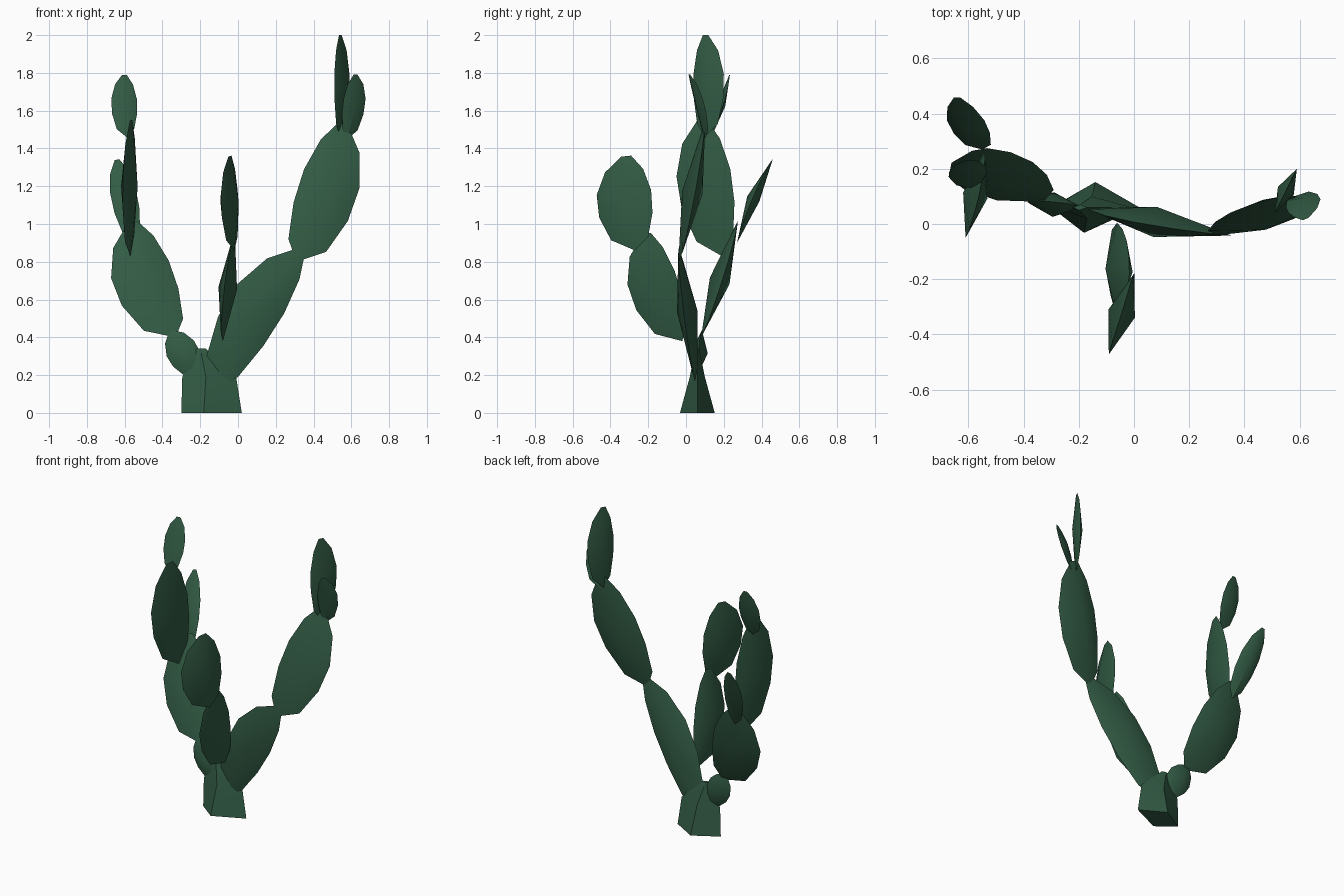
import bpy, bmesh, math
from mathutils import Vector

if "Cube" in bpy.data.objects:
    bpy.data.objects.remove(bpy.data.objects["Cube"])

green = bpy.data.materials.new("cactus green")
green.diffuse_color = (0.032, 0.105, 0.058, 1)
green.use_nodes = True
green.node_tree.nodes["Principled BSDF"].inputs["Base Color"].default_value = green.diffuse_color

# half outline of a pad: (position along the length, share of half width)
PROFILE = [(0.13, 0.68), (0.38, 0.98), (0.62, 1.0), (0.85, 0.7), (1.0, 0.18)]


def finish(name, bm):
    bmesh.ops.recalc_face_normals(bm, faces=bm.faces)
    mesh = bpy.data.meshes.new(name)
    bm.to_mesh(mesh)
    bm.free()
    mesh.materials.append(green)
    ob = bpy.data.objects.new(name, mesh)
    bpy.context.collection.objects.link(ob)
    bpy.ops.object.select_all(action='DESELECT')
    ob.select_set(True)
    bpy.context.view_layer.objects.active = ob
    bpy.ops.object.shade_smooth_by_angle(angle=math.radians(28))


def pad(name, bottom, top, left, right, thick):
    """Flat cactus pad: a thin rim with one raised point on each face."""
    b, t, l, r = map(Vector, (bottom, top, left, right))
    axis = (t - b).normalized()
    sides = []
    for p in (l, r):
        off = p - b
        sides.append(off - axis * off.dot(axis))
    rim = [b]
    rim += [b.lerp(t, u) + sides[0] * s for u, s in PROFILE]
    rim += [b.lerp(t, u) + sides[1] * s for u, s in reversed(PROFILE)]
    centre = b.lerp(t, 0.52) + (sides[0] + sides[1]) * 0.5
    normal = axis.cross(sides[1] - sides[0]).normalized()
    bm = bmesh.new()
    ring = [bm.verts.new(p) for p in rim]
    for sign in (1, -1):
        peak = bm.verts.new(centre + normal * thick * sign)
        for i, v in enumerate(ring):
            bm.faces.new((v, ring[(i + 1) % len(ring)], peak))
    finish(name, bm)


# trunk: diamond-shaped foot narrowing to a rounded top
bm = bmesh.new()
rings = []
for z, x0, x1, half in ((0, -0.30, 0.02, 0.092), (0.19, -0.295, -0.01, 0.04),
                        (0.34, -0.22, -0.17, 0.01)):
    mx = (x0 + x1) / 2
    rings.append([bm.verts.new(p) for p in (
        (x0, 0.06, z), (mx - 0.04 * half / 0.09, 0.06 - half, z),
        (x1, 0.06, z), (mx, 0.06 + half, z))])
for a, c in zip(rings, rings[1:]):
    for i in range(4):
        j = (i + 1) % 4
        bm.faces.new((a[i], a[j], c[j], c[i]))
bm.faces.new(rings[0])
bm.faces.new(rings[-1])
finish("trunk", bm)

# right arm
pad("right_lower_pad", (-0.11, 0.06, 0.13), (0.34, -0.04, 0.85),
    (-0.06, 0.02, 0.59), (0.19, 0.0, 0.44), 0.055)
pad("right_upper_pad", (0.31, -0.04, 0.80), (0.55, 0.10, 1.53),
    (0.33, 0.03, 1.23), (0.62, 0.04, 1.12), 0.055)
pad("right_tip_pad", (0.54, 0.10, 1.46), (0.54, 0.10, 2.0),
    (0.51, 0.04, 1.75), (0.59, 0.20, 1.75), 0.032)
pad("right_side_pad", (0.58, 0.10, 1.45), (0.62, 0.015, 1.79),
    (0.555, 0.05, 1.63), (0.675, 0.09, 1.66), 0.022)

# left arm
pad("left_joint_pad", (-0.22, 0.06, 0.20), (-0.355, 0.085, 0.43),
    (-0.36, 0.07, 0.27), (-0.22, 0.07, 0.36), 0.045)
pad("left_large_pad", (-0.33, 0.08, 0.40), (-0.55, 0.27, 1.01),
    (-0.66, 0.16, 0.68), (-0.35, 0.21, 0.76), 0.055)
pad("left_upper_pad", (-0.57, 0.19, 0.83), (-0.565, 0.09, 1.55),
    (-0.61, -0.05, 1.25), (-0.54, 0.25, 1.18), 0.045)
pad("left_tip_pad", (-0.59, 0.13, 1.46), (-0.60, 0.23, 1.79),
    (-0.67, 0.18, 1.64), (-0.535, 0.20, 1.64), 0.022)
pad("left_back_pad", (-0.55, 0.27, 0.90), (-0.64, 0.46, 1.34),
    (-0.67, 0.36, 1.13), (-0.53, 0.35, 1.13), 0.035)

# front arm
pad("front_lower_pad", (-0.08, -0.02, 0.38), (-0.02, -0.20, 0.95),
    (-0.07, -0.31, 0.68), (-0.03, -0.05, 0.72), 0.05)
pad("front_upper_pad", (-0.02, -0.27, 0.86), (-0.04, -0.31, 1.36),
    (-0.09, -0.47, 1.12), (0.0, -0.18, 1.12), 0.05)
